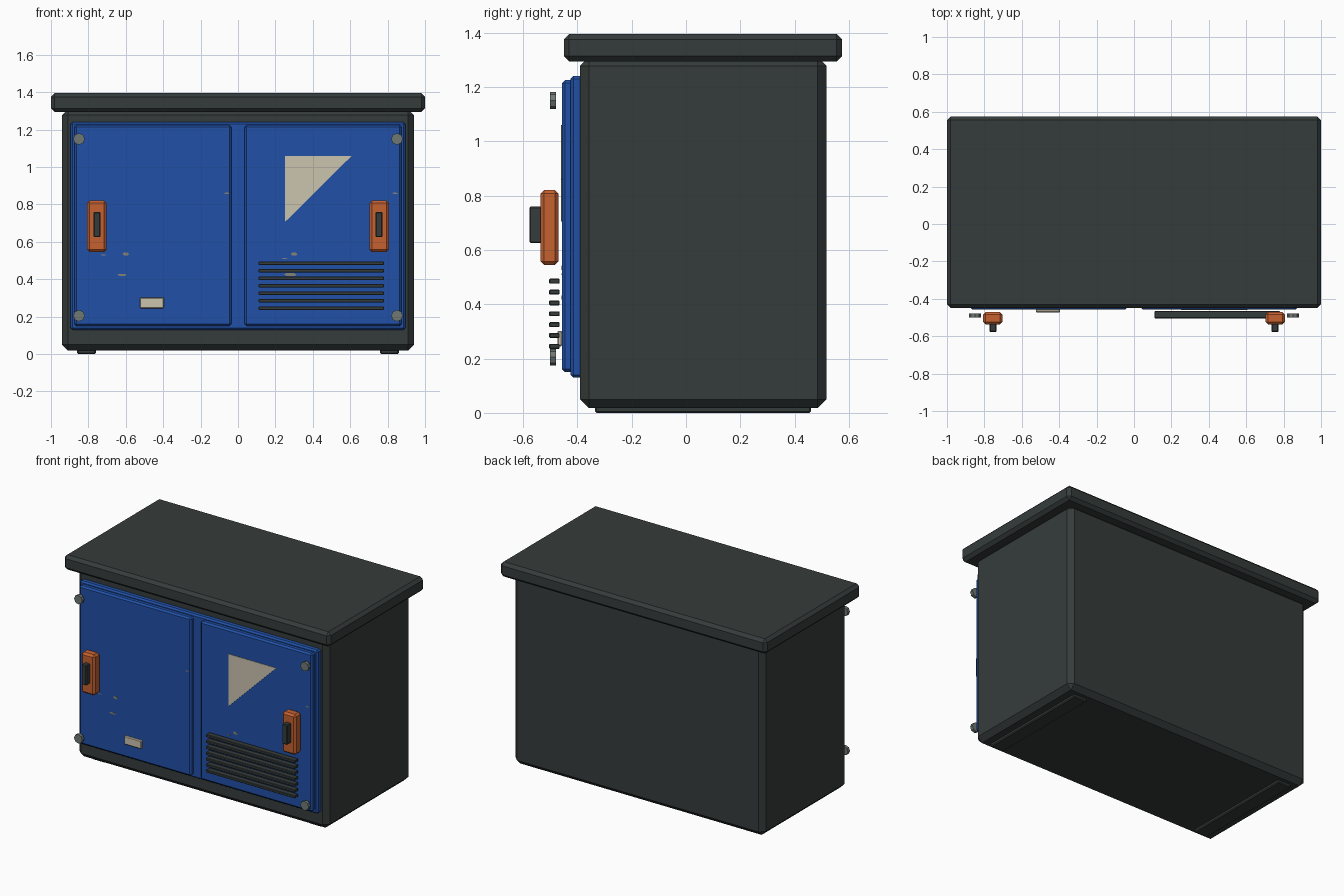
import bpy, bmesh, math
from mathutils import Matrix

if "Cube" in bpy.data.objects:
    bpy.data.objects.remove(bpy.data.objects["Cube"])


def material(name, rgb):
    m = bpy.data.materials.new(name)
    m.use_nodes = True
    m.diffuse_color = (*rgb, 1)
    bsdf = next(n for n in m.node_tree.nodes if n.type == 'BSDF_PRINCIPLED')
    bsdf.inputs["Base Color"].default_value = (*rgb, 1)
    bsdf.inputs["Roughness"].default_value = 0.6
    return m


charcoal = material("charcoal metal", (0.036, 0.045, 0.044))
blue = material("blue paint", (0.015, 0.082, 0.39))
orange = material("orange handle", (0.56, 0.12, 0.03))
cream = material("cream marking", (0.60, 0.55, 0.43))
steel = material("grey steel", (0.16, 0.19, 0.175))
worn = material("worn paint", (0.24, 0.23, 0.18))


def finish(name, bm, mat):
    bmesh.ops.recalc_face_normals(bm, faces=bm.faces)
    mesh = bpy.data.meshes.new(name)
    bm.to_mesh(mesh)
    bm.free()
    mesh.materials.append(mat)
    ob = bpy.data.objects.new(name, mesh)
    bpy.context.collection.objects.link(ob)
    return ob


def box(name, xs, ys, zs, mat, bevel=0.0):
    """Box between the given limits, with chamfered edges."""
    bm = bmesh.new()
    bmesh.ops.create_cube(bm, size=1)
    for v in bm.verts:
        for i, (a, b) in enumerate((xs, ys, zs)):
            v.co[i] = (a + b) / 2 + v.co[i] * (b - a)
    if bevel:
        bmesh.ops.bevel(bm, geom=bm.edges[:], offset=bevel, segments=1,
                        affect='EDGES', profile=0.5)
    return finish(name, bm, mat)


def plate(name, outline, y, mat, depth=0.004):
    """Thin plate facing the front, from an x-z outline."""
    bm = bmesh.new()
    face = bm.faces.new([bm.verts.new((x, y, z)) for x, z in outline])
    out = bmesh.ops.extrude_face_region(bm, geom=[face])["geom"]
    for v in out:
        if isinstance(v, bmesh.types.BMVert):
            v.co.y -= depth
    return finish(name, bm, mat)


# Cabinet shell
box("cabinet_body", (-0.94, 0.94), (-0.39, 0.517), (0.018, 1.31), charcoal, 0.032)
box("lid", (-1, 1), (-0.45, 0.575), (1.294, 1.395), charcoal, 0.02)
box("door_frame", (-0.895, 0.895), (-0.425, -0.38), (0.13, 1.24), blue, 0.01)

# Parts repeated on both sides
for side, s in (("left", 1), ("right", -1)):
    def span(a, b):
        return tuple(sorted((s * a, s * b)))

    box(side + "_foot", span(0.76, 0.86), (-0.335, 0.46), (0, 0.03), charcoal, 0.006)
    box(side + "_door", span(0.035, 0.875), (-0.457, -0.41), (0.15, 1.225), blue, 0.011)
    box(side + "_handle_plate", span(0.704, 0.806), (-0.536, -0.47), (0.545, 0.82),
        orange, 0.013)
    box(side + "_handle_grip", span(0.735, 0.773), (-0.577, -0.53), (0.625, 0.76),
        charcoal, 0.005)
    for level, z in (("lower", 0.205), ("upper", 1.15)):
        bm = bmesh.new()
        bmesh.ops.create_cone(bm, cap_ends=True, segments=8, radius1=0.031,
                              radius2=0.031, depth=0.022)
        bmesh.ops.transform(bm, verts=bm.verts, matrix=Matrix.Translation(
            (s * 0.85, -0.49, z)) @ Matrix.Rotation(math.pi / 2, 4, 'X'))
        finish(f"{side}_{level}_bolt", bm, steel)

# Vent slats
for i in range(7):
    z = 0.245 + i * 0.04
    box(f"vent_slat_{i + 1}", (0.11, 0.78), (-0.504, -0.465),
        (z - 0.009, z + 0.009), charcoal, 0.003)

# Label and warning triangle
box("label_plate", (-0.525, -0.395), (-0.474, -0.455), (0.245, 0.302), cream, 0.005)
plate("warning_triangle", [(0.25, 1.06), (0.608, 1.06), (0.25, 0.705)], -0.456, cream)

# Paint chips on the doors: centre x, centre z, width, height
chips = [(-0.60, 0.535, 0.035, 0.016), (-0.62, 0.424, 0.05, 0.011),
         (-0.06, 0.86, 0.03, 0.006), (0.30, 0.535, 0.035, 0.016),
         (0.28, 0.425, 0.07, 0.016), (0.25, 0.51, 0.03, 0.005),
         (0.84, 0.86, 0.03, 0.006), (-0.72, 0.53, 0.03, 0.005)]
for i, (x, z, w, h) in enumerate(chips):
    shape = [(x - w / 2, z), (x - w / 4, z - h / 2), (x + w / 3, z - h / 2),
             (x + w / 2, z), (x + w / 4, z + h / 2), (x - w / 3, z + h / 2)]
    plate(f"paint_chip_{i + 1}", shape, -0.456, worn, 0.002)
